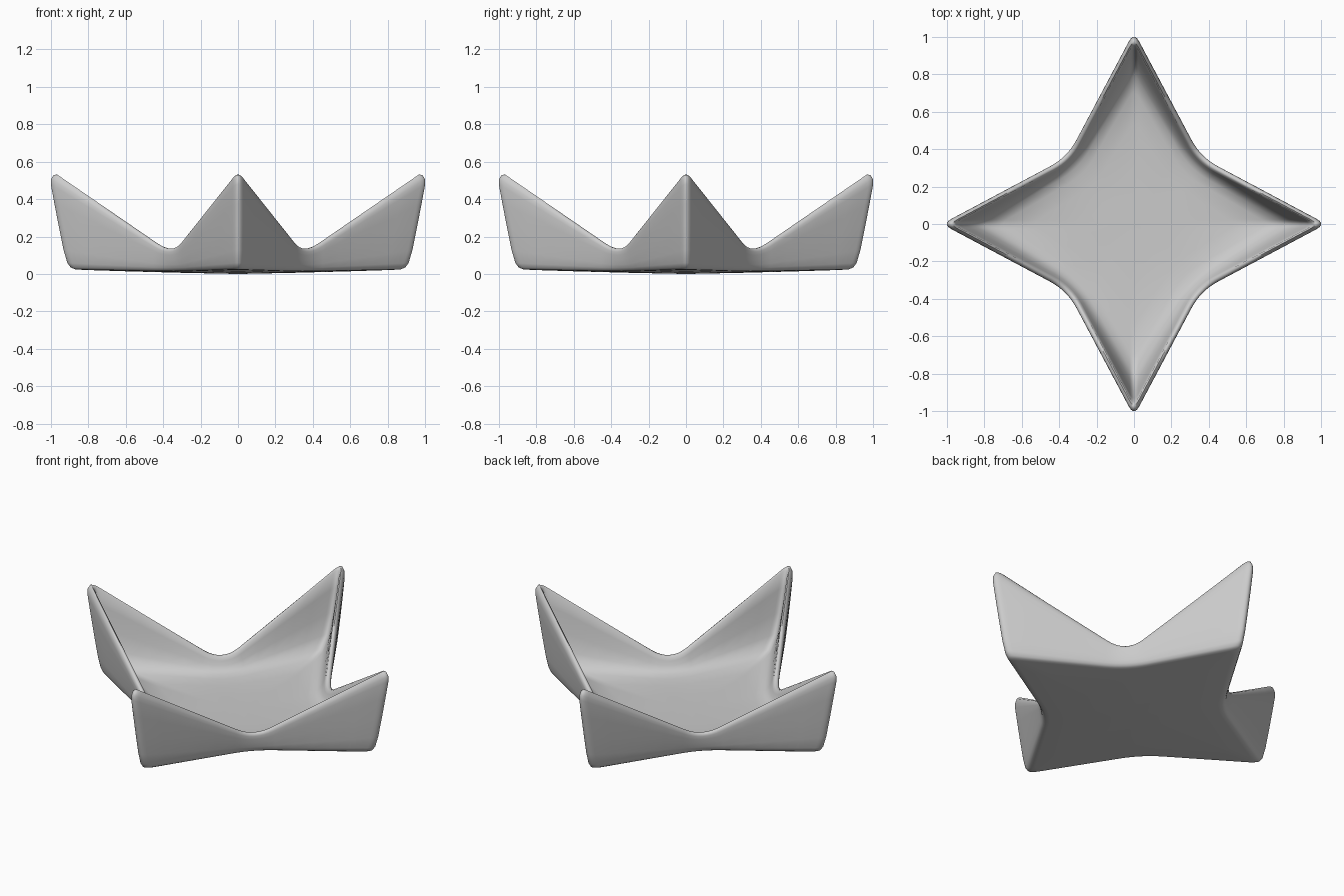
import bpy, bmesh, math
from mathutils import Vector


def star_ring(tip, val, ztip, zval, trim_tip, trim_val):
    """Four-pointed star loop with rounded corners; height runs from valley to tip."""
    corners = []
    for k in range(4):
        a = k * math.pi / 2
        corners.append((Vector((tip * math.cos(a), tip * math.sin(a), ztip)), trim_tip))
        b = a + math.pi / 4
        r = val * math.sqrt(2)
        corners.append((Vector((r * math.cos(b), r * math.sin(b), zval)), trim_val))
    pts = []
    for i, (c, d) in enumerate(corners):
        p, n, nd = corners[i - 1][0], *corners[(i + 1) % 8]
        a = c + (p - c).normalized() * d
        b = c + (n - c).normalized() * d
        for j in range(9):
            t = j / 8
            pts.append(a * (1 - t) ** 2 + c * 2 * t * (1 - t) + b * t * t)
        e = n + (c - n).normalized() * nd
        pts += [b.lerp(e, j / 5) for j in range(1, 5)]
    return pts


# Rows: tip reach, valley position, tip height, valley height, tip trim, valley trim
rows = [
    # underside, from the middle outwards
    (0.30, 0.120, 0.006, 0.003, 0.03, 0.04),
    (0.60, 0.235, 0.014, 0.007, 0.05, 0.08),
    (0.85, 0.318, 0.022, 0.012, 0.06, 0.12),
    # rounded foot edge and outer wall
    (0.895, 0.333, 0.025, 0.014, 0.06, 0.12),
    (0.920, 0.341, 0.035, 0.020, 0.06, 0.12),
    (0.938, 0.346, 0.060, 0.030, 0.06, 0.12),
    (0.958, 0.350, 0.130, 0.042, 0.06, 0.12),
    (0.985, 0.353, 0.260, 0.060, 0.065, 0.12),
    (1.010, 0.356, 0.390, 0.077, 0.07, 0.12),
    (1.028, 0.357, 0.495, 0.090, 0.07, 0.12),
    # rim
    (1.026, 0.356, 0.525, 0.098, 0.07, 0.12),
    (1.012, 0.352, 0.547, 0.104, 0.07, 0.12),
    (0.990, 0.344, 0.547, 0.104, 0.06, 0.12),
    (0.972, 0.337, 0.527, 0.098, 0.05, 0.12),
    # inner wall blending into the floor
    (0.950, 0.331, 0.430, 0.085, 0.05, 0.12),
    (0.915, 0.323, 0.290, 0.070, 0.05, 0.12),
    (0.870, 0.312, 0.170, 0.058, 0.05, 0.12),
    (0.810, 0.295, 0.100, 0.051, 0.05, 0.12),
    (0.720, 0.265, 0.068, 0.046, 0.05, 0.10),
    (0.550, 0.210, 0.050, 0.042, 0.05, 0.08),
    (0.300, 0.120, 0.041, 0.040, 0.03, 0.04),
]

bm = bmesh.new()
rings = [[bm.verts.new(p) for p in star_ring(*r)] for r in rows]
n = len(rings[0])
for lo, hi in zip(rings, rings[1:]):
    for i in range(n):
        j = (i + 1) % n
        bm.faces.new((lo[i], lo[j], hi[j], hi[i]))
# Close the middle of the underside and of the floor
for ring, z in ((rings[0], 0.0), (rings[-1], 0.04)):
    c = bm.verts.new((0, 0, z))
    for i in range(n):
        bm.faces.new((ring[i], ring[(i + 1) % n], c))
bmesh.ops.recalc_face_normals(bm, faces=bm.faces)
mesh = bpy.data.meshes.new("star_bowl")
bm.to_mesh(mesh)
bm.free()
bowl = bpy.data.objects.new("star_bowl", mesh)
bpy.context.collection.objects.link(bowl)
bpy.context.view_layer.objects.active = bowl
bowl.select_set(True)
bpy.ops.object.shade_smooth_by_angle(angle=math.radians(60))
